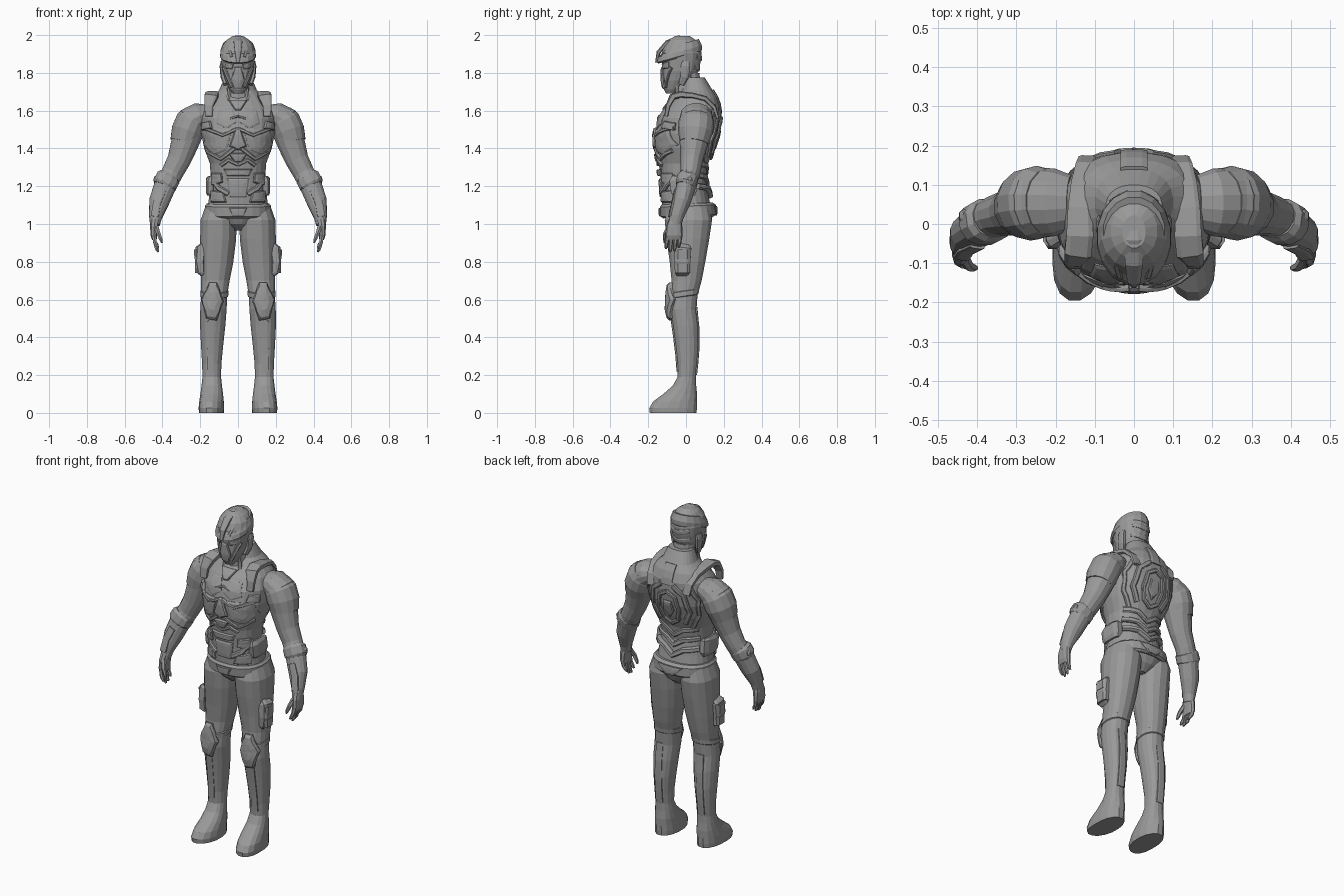
import bpy, bmesh, math
from mathutils import Vector
from mathutils.bvhtree import BVHTree

GREY = bpy.data.materials.new("armour_grey")
GREY.diffuse_color = (0.32, 0.32, 0.32, 1)
X, Y, Z = Vector((1, 0, 0)), Vector((0, 1, 0)), Vector((0, 0, 1))


def finish(name, bm, mirror=False):
    """Turn a bmesh into an object and return a surface lookup for it."""
    bmesh.ops.recalc_face_normals(bm, faces=bm.faces)
    tree = BVHTree.FromBMesh(bm)
    me = bpy.data.meshes.new(name)
    bm.to_mesh(me)
    bm.free()
    me.materials.append(GREY)
    ob = bpy.data.objects.new(name, me)
    bpy.context.collection.objects.link(ob)
    if mirror:
        ob.modifiers.new("mirror", 'MIRROR').use_clip = False
    return tree


def skin(name, rings, mirror=False):
    """Bridge equal rings of points and cap both ends."""
    bm = bmesh.new()
    vs = [[bm.verts.new(p) for p in r] for r in rings]
    n = len(vs[0])
    for a, b in zip(vs, vs[1:]):
        for i in range(n):
            bm.faces.new((a[i], a[(i + 1) % n], b[(i + 1) % n], b[i]))
    bm.faces.new(vs[0])
    bm.faces.new(vs[-1])
    return finish(name, bm, mirror)


def circle(n, p=2.0):
    out = []
    for i in range(n):
        a = 2 * math.pi * (i + 0.5) / n
        c, s = math.cos(a), math.sin(a)
        out.append((math.copysign(abs(c) ** (2 / p), c), math.copysign(abs(s) ** (2 / p), s)))
    return out


def stack(name, rows, n=16, p=2.3, shear=0.0, mirror=False):
    """Level rings: z, centre x, half width, front y, back y."""
    rings = []
    for z, cx, rx, yf, yb in rows:
        ring = []
        for c, s in circle(n, p):
            y = (yf + yb) / 2 + s * (yb - yf) / 2
            toe = 0.1 * max(0, -y - 0.08) if z < 0.15 else 0  # feet turn out a little
            ring.append((cx + rx * c + toe, y, z + shear * y))
        rings.append(ring)
    return skin(name, rings, mirror)


def tube(name, rows, n=12, p=2.2, ref=Y, mirror=True):
    """Rings square to a path: x, y, z, radius across, radius along ref."""
    pts = [Vector(r[:3]) for r in rows]
    rings = []
    for i, r in enumerate(rows):
        t = (pts[min(i + 1, len(pts) - 1)] - pts[max(i - 1, 0)]).normalized()
        u = ref.cross(t).normalized()
        v = t.cross(u)
        rings.append([pts[i] + u * r[3] * c + v * r[4] * s for c, s in circle(n, p)])
    return skin(name, rings, mirror)


def on_surface(tree, x, z, side):
    """Point and outward normal on a body seen along y (side -1 is front)."""
    hit, nor, _, _ = tree.ray_cast(Vector((x, side * 2, z)), Vector((0, -side, 0)))
    if hit is None:
        hit, nor, _, _ = tree.find_nearest(Vector((x, side * 0.1, z)))
    if nor.y * side < 0:
        nor = -nor
    return hit, (nor + Y * side * 0.6).normalized()


def dense(pts, k, closed=False):
    out = []
    for i in range(len(pts) if closed else len(pts) - 1):
        a, b = Vector(pts[i]), Vector(pts[(i + 1) % len(pts)])
        out += [a.lerp(b, j / k) for j in range(k)]
    return out if closed else out + [Vector(pts[-1])]


def plate(name, tree, outline, side=-1, thick=0.015, mirror=True):
    """Bevelled armour plate that follows the surface below it."""
    edge = dense(outline, 3, True)
    mid = sum(edge, Vector((0, 0))) / len(edge)
    bm = bmesh.new()
    loops = []
    for scale, lift in ((1, -0.004), (1, thick * 0.5), (0.84, thick), (0.45, thick * 1.1)):
        loop = []
        for q in edge:
            w = mid.lerp(q, scale)
            h, nor = on_surface(tree, w.x, w.y, side)
            loop.append(bm.verts.new(h + nor * lift))
        loops.append(loop)
    n = len(edge)
    for a, b in zip(loops, loops[1:]):
        for i in range(n):
            bm.faces.new((a[i], a[(i + 1) % n], b[(i + 1) % n], b[i]))
    h, nor = on_surface(tree, mid.x, mid.y, side)
    c = bm.verts.new(h + nor * thick * 1.1)
    for i in range(n):
        bm.faces.new((loops[-1][i], loops[-1][(i + 1) % n], c))
    finish(name, bm, mirror)


def strap(name, tree, path, w=0.012, thick=0.014, side=-1, mirror=True):
    """Raised rib laid along a path on the surface."""
    found = [on_surface(tree, q.x, q.y, side) for q in dense(path, 3)]
    rings = []
    for i, (h, nor) in enumerate(found):
        t = found[min(i + 1, len(found) - 1)][0] - found[max(i - 1, 0)][0]
        s = nor.cross(t).normalized() * w
        rings.append([h + s - nor * 0.005, h + s + nor * thick * 0.5, h + s * 0.6 + nor * thick,
                      h - s * 0.6 + nor * thick, h - s + nor * thick * 0.5, h - s - nor * 0.005])
    skin(name, rings, mirror)


# Torso, pelvis and belt
torso = stack("torso", [
    (1.04, 0, .155, -.11, .13), (1.10, 0, .160, -.128, .13), (1.16, 0, .152, -.132, .118),
    (1.24, 0, .145, -.136, .105), (1.32, 0, .150, -.145, .118), (1.40, 0, .180, -.160, .15),
    (1.48, 0, .196, -.163, .175), (1.56, 0, .197, -.145, .185), (1.62, 0, .180, -.105, .183),
    (1.67, 0, .145, -.06, .165), (1.71, 0, .100, -.03, .140), (1.775, 0, .072, -.015, .10)], 24)
stack("pelvis", [(.965, 0, .03, -.05, .085), (1.0, 0, .09, -.095, .125),
                 (1.05, 0, .168, -.120, .148), (1.09, 0, .168, -.125, .145)], 20)
belt = stack("belt", [(1.035, 0, .168, -.122, .150), (1.045, 0, .176, -.136, .162),
                      (1.095, 0, .176, -.140, .160), (1.108, 0, .165, -.130, .142)], 24, shear=.04)
plate("belt_buckle", belt, [(-.05, 1.085), (.05, 1.085), (.03, 1.04), (-.03, 1.04)], thick=.008, mirror=False)
plate("belt_back", belt, [(-.08, 1.095), (.08, 1.095), (.03, 1.045), (-.03, 1.045)], 1, .006, False)

# Chest and belly armour
plate("chest_plate", torso, [(.005, 1.54), (.03, 1.615), (.10, 1.60), (.115, 1.53), (.06, 1.505)], thick=.007)
plate("breast_plate", torso, [(.03, 1.50), (.17, 1.50), (.18, 1.42), (.13, 1.36), (.06, 1.39)], thick=.009)
plate("sternum", torso, [(-.012, 1.51), (.012, 1.51), (.045, 1.41), (0, 1.39), (-.045, 1.41)], thick=.016, mirror=False)
strap("breast_rib", torso, [(.01, 1.50), (.08, 1.47), (.185, 1.51)], .009, .015)
strap("lower_breast_rib", torso, [(.02, 1.40), (.09, 1.345), (.165, 1.39)], .011, .012)
strap("throat_rib", torso, [(-.045, 1.555), (0, 1.57), (.045, 1.555)], .006, .010, mirror=False)
plate("collar_notch", torso, [(-.05, 1.655), (.05, 1.655), (.015, 1.60), (-.015, 1.60)], thick=.012, mirror=False)
plate("side_clip", torso, [(.145, 1.545), (.185, 1.535), (.185, 1.495), (.135, 1.505)], thick=.018)
plate("upper_belly_plate", torso, [(-.05, 1.375), (.05, 1.375), (.02, 1.33), (-.02, 1.33)], thick=.015, mirror=False)
strap("belly_rib", torso, [(.0, 1.315), (.05, 1.34), (.09, 1.31)], .010, .012)
plate("middle_belly_plate", torso, [(-.075, 1.29), (.075, 1.29), (.06, 1.255), (-.06, 1.255)], thick=.015, mirror=False)
plate("lower_belly_plate", torso, [(-.06, 1.24), (.06, 1.24), (.045, 1.14), (-.045, 1.14)], thick=.010, mirror=False)
plate("waist_plate", torso, [(.085, 1.27), (.135, 1.27), (.14, 1.20), (.08, 1.22)], thick=.014)
strap("hip_rib", torso, [(.05, 1.16), (.10, 1.19), (.14, 1.25)], .014, .015)
plate("hip_plate", torso, [(.075, 1.17), (.145, 1.18), (.14, 1.115), (.06, 1.115)], thick=.014)
tube("waist_pouch", [(.140, -.02, 1.25, .02, .06), (.144, -.02, 1.235, .027, .072),
                     (.146, -.01, 1.17, .026, .072), (.146, -.01, 1.15, .018, .06)], 8, 3)

# Back armour
strap("spine", torso, [(0, 1.71), (0, 1.60)], .035, .008, 1, False)
hexagon = [(.0, 1.56), (.05, 1.53), (.065, 1.45), (.045, 1.38), (0, 1.35)]
strap("back_frame", torso, hexagon, .012, .011, 1)
plate("back_core", torso, [(-.028, 1.50), (.028, 1.50), (.035, 1.44), (0, 1.39), (-.035, 1.44)], 1, .010, False)
strap("shoulder_blade_rib", torso, [(.04, 1.60), (.10, 1.55), (.12, 1.44), (.08, 1.36)], .016, .009, 1)
strap("outer_back_rib", torso, [(.13, 1.60), (.165, 1.52), (.155, 1.42), (.11, 1.33)], .013, .008, 1)
for i, z in enumerate((1.29, 1.23, 1.17)):
    strap(f"lower_back_rib_{i}", torso, [(-.13, z + .03), (-.06, z + .02), (0, z - .02), (.06, z + .02), (.13, z + .03)],
          .015, .009 + .007 * i, 1, False)

# Shoulder straps and neck
tube("shoulder_strap", [(.155, -.105, 1.570, .010, .020), (.155, -.095, 1.625, .014, .024),
                        (.143, -.072, 1.672, .018, .036), (.138, -.03, 1.686, .018, .036),
                        (.138, .04, 1.680, .015, .032), (.132, .10, 1.665, .014, .030),
                        (.122, .148, 1.62, .012, .028), (.118, .168, 1.56, .008, .024)], 8, 4, X)
stack("neck", [(1.58, 0, .085, -.09, .10), (1.66, 0, .066, -.065, .09), (1.80, 0, .058, -.06, .07)], 14)
tube("neck_cable", [(.040, -.045, 1.76, .009, .009), (.048, -.048, 1.69, .011, .011),
                    (.060, -.065, 1.63, .011, .011)], 6)

# Head and helmet
head = stack("head", [
    (1.690, 0, .026, -.105, -.05), (1.712, 0, .044, -.118, -.01), (1.76, 0, .068, -.126, .045),
    (1.81, 0, .083, -.126, .068), (1.86, 0, .089, -.130, .08), (1.905, 0, .094, -.132, .084),
    (1.945, 0, .084, -.114, .074), (1.975, 0, .060, -.088, .052), (1.994, 0, .030, -.062, .022)], 16, 2.1)
brow = stack("helmet_brow", [(1.890, 0, .090, -.146, .082), (1.898, 0, .096, -.158, .086),
                             (1.922, 0, .095, -.148, .086), (1.96, 0, .080, -.112, .07)], 16, 2.0, shear=.28)
tube("helmet_crest", [(0, -.158, 1.855, .006, .008), (0, -.145, 1.91, .012, .018), (0, -.100, 1.962, .012, .024),
                      (0, -.04, 1.988, .011, .024), (0, .02, 1.982, .006, .018)], 8, 2.6, X, False)
strap("helmet_rib", brow, [(.035, 1.885), (.045, 1.925), (.03, 1.945)], .008, .005)
plate("mask", head, [(-.018, 1.83), (.018, 1.83), (.034, 1.765), (.022, 1.715), (-.022, 1.715), (-.034, 1.765)],
      thick=.009, mirror=False)
plate("eye", head, [(.022, 1.845), (.07, 1.86), (.066, 1.825), (.03, 1.82)], thick=.006)
strap("cheek_rib", head, [(.074, 1.83), (.052, 1.775), (.03, 1.725)], .010, .008)
tube("ear_guard", [(.080, .0, 1.86, .012, .02), (.085, -.003, 1.835, .013, .026),
                   (.080, -.008, 1.78, .013, .024), (.066, -.025, 1.74, .012, .016)], 8, 3)
for i, z in enumerate((1.78, 1.83, 1.885)):
    strap(f"nape_rib_{i}", head, [(-.06, z), (0, z - .01), (.06, z)], .013, .005, 1, False)

# Legs and boots
leg = stack("leg", [
    (1.09, .095, .080, -.095, .125), (1.02, .103, .097, -.115, .140), (.92, .105, .097, -.105, .125),
    (.80, .112, .089, -.088, .104), (.70, .120, .077, -.078, .084), (.62, .126, .070, -.085, .062),
    (.55, .130, .071, -.088, .057), (.46, .134, .068, -.073, .068), (.36, .137, .060, -.06, .070),
    (.26, .139, .052, -.048, .062), (.19, .139, .050, -.046, .054), (.145, .139, .055, -.070, .055),
    (.10, .139, .061, -.122, .060), (.06, .140, .066, -.176, .060), (.025, .140, .068, -.197, .060),
    (0, .140, .066, -.194, .058)], 16, 2.2, mirror=True)
stack("knee_band", [(.615, .126, .068, -.08, .06), (.62, .126, .075, -.09, .068),
                    (.645, .124, .076, -.09, .071), (.65, .124, .070, -.08, .066)], 16, 2.2, .15, True)
plate("knee_pad", leg, [(.112, .69), (.15, .69), (.187, .60), (.165, .50), (.115, .49), (.08, .59)], thick=.024)
strap("shin_ridge", leg, [(.14, .49), (.145, .22)], .02, .004)
strap("calf_ridge", leg, [(.135, .56), (.138, .40), (.14, .20)], .022, .004, 1)

# Thigh pouches
tube("thigh_pouch", [(.185, -.01, .885, .018, .035), (.196, -.015, .87, .030, .045),
                     (.202, -.02, .80, .028, .045), (.195, -.02, .745, .022, .04), (.186, -.02, .73, .012, .03)], 8, 4)
for i, z in enumerate((.865, .79)):
    tube(f"pouch_flap_{i}", [(.204 - .004 * i, -.018, z, .030, .040), (.203 - .004 * i, -.018, z - .05, .029, .040)], 8, 4)

# Arms with elbow cuff and forearm guard
arm = tube("arm", [
    (.16, .055, 1.585, .050, .07), (.200, .055, 1.575, .072, .086), (.240, .055, 1.55, .084, .090),
    (.264, .05, 1.49, .084, .088), (.284, .04, 1.42, .074, .074), (.312, .03, 1.34, .064, .06),
    (.348, .022, 1.27, .058, .053), (.387, .0, 1.20, .060, .052), (.417, -.022, 1.12, .055, .048),
    (.436, -.05, 1.04, .036, .038), (.440, -.06, .995, .026, .035)], 14, 2.0)
tube("shoulder_cap", [(.222, .056, 1.575, .070, .084), (.246, .055, 1.545, .086, .094),
                      (.268, .05, 1.49, .087, .093), (.286, .042, 1.43, .076, .077)], 14, 2.0)
tube("elbow_cuff", [(.363, .014, 1.255, .056, .050), (.370, .010, 1.243, .067, .058),
                    (.388, .0, 1.208, .067, .057), (.394, -.004, 1.196, .056, .05)], 12)
tube("elbow_stud", [(.40, .02, 1.235, .022, .022), (.438, .02, 1.240, .018, .018),
                    (.446, .02, 1.241, .009, .009)], 8)
strap("forearm_guard", arm, [(.40, 1.18), (.43, 1.11), (.441, 1.04)], .02, .006)

# Hands with four fingers and a thumb
tube("palm", [(.439, -.058, 1.02, .025, .034), (.444, -.062, .985, .022, .043),
              (.446, -.064, .94, .018, .046), (.442, -.064, .918, .013, .042)], 10, 2.6)
for i, (y, tip) in enumerate(((-.098, .870), (-.076, .852), (-.053, .857), (-.031, .875))):
    tube(f"finger_{i}", [(.444, y, .935, .012, .011), (.440, y - .004, .905, .011, .011),
                         (.430, y - .007, tip + .015, .010, .010), (.422, y - .008, tip, .005, .006)], 6)
tube("thumb", [(.434, -.088, .985, .014, .015), (.421, -.108, .95, .012, .013),
               (.409, -.112, .92, .010, .010), (.402, -.112, .90, .005, .006)], 6)
